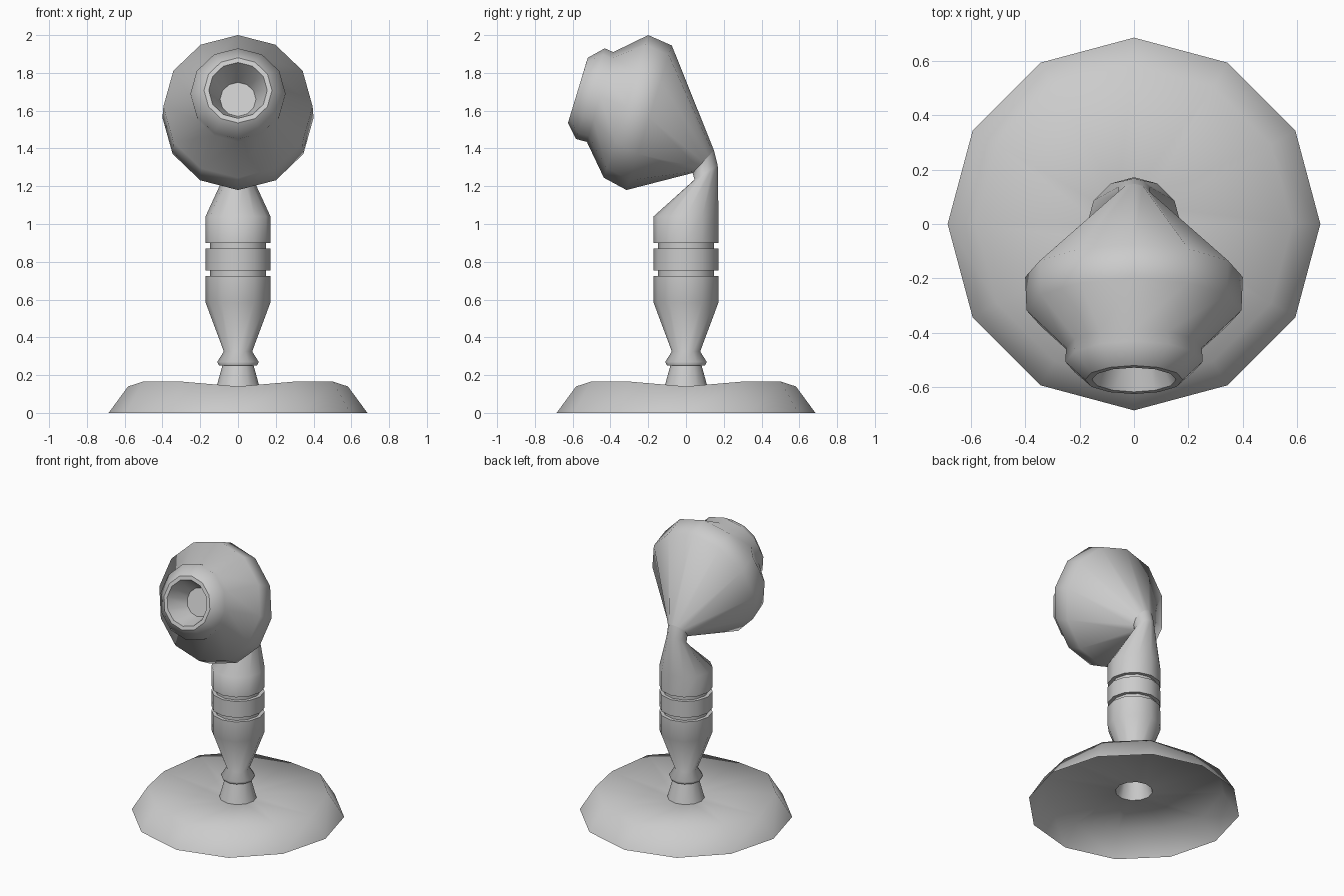
import bpy, bmesh
from math import sin, cos, pi
from mathutils import Vector

SIDES = 12

old = bpy.data.objects.get("Cube")
if old:
    bpy.data.objects.remove(old, do_unlink=True)

grey = bpy.data.materials.new("plain grey")
grey.use_nodes = True
grey.diffuse_color = (0.6, 0.6, 0.6, 1)
grey.node_tree.nodes["Principled BSDF"].inputs["Base Color"].default_value = (0.6, 0.6, 0.6, 1)


def flat(r, z, sharp=False):
    """Level ring around the z axis."""
    return Vector((0, -r, z)), Vector((0, r, z)), r, sharp


def tilted(low, high, half_width, sharp=False):
    """Ring through two points (y, z) of the side profile."""
    return Vector((0, *low)), Vector((0, *high)), half_width, sharp


def loft(name, rings, cap=False):
    """Skin the rings in order; sharp rings keep a hard edge."""
    bm = bmesh.new()
    loops = []
    for low, high, half_width, _ in rings:
        mid, arm = (low + high) / 2, (high - low) / 2
        loop = []
        for i in range(SIDES):
            t = 2 * pi * i / SIDES
            loop.append(bm.verts.new(mid + arm * cos(t) + Vector((half_width * sin(t), 0, 0))))
        loops.append(loop)
    for lo, hi in zip(loops, loops[1:]):
        for i in range(SIDES):
            j = (i + 1) % SIDES
            bm.faces.new((lo[j], lo[i], hi[i], hi[j]))
    if cap:
        bm.faces.new(loops[-1][::-1])
    for f in bm.faces:
        f.smooth = True
    for loop, ring in zip(loops, rings):
        if ring[3]:
            for i in range(SIDES):
                bm.edges.get((loop[i], loop[(i + 1) % SIDES])).smooth = False
    mesh = bpy.data.meshes.new(name)
    bm.to_mesh(mesh)
    bm.free()
    mesh.materials.append(grey)
    obj = bpy.data.objects.new(name, mesh)
    bpy.context.collection.objects.link(obj)
    return obj


# Base: open shell with a slightly dished top and a hole for the column
base = loft("base", [flat(0.685, 0), flat(0.582, 0.165), flat(0.12, 0.115)])
for i in range(0, SIDES, 3):
    base.data.vertices[SIDES + i].co.z = 0.14

# Neck rings shared by the column and the head
neck_low = tilted((0.045, 1.235), (0.168, 1.31), 0.065)
neck_high = tilted((0.035, 1.27), (0.148, 1.39), 0.065)

# Column: foot, collar, swelling handle with two grooves, bent neck
column = [flat(0.12, 0.115), flat(0.083, 0.25, True), flat(0.1, 0.25, True),
          flat(0.11, 0.27), flat(0.075, 0.325), flat(0.172, 0.585)]
for z in (0.725, 0.87):
    column += [flat(0.172, z, True), flat(0.148, z, True),
               flat(0.148, z + 0.03, True), flat(0.172, z + 0.03, True)]
column += [flat(0.172, 1.04), neck_low, neck_high]
loft("column", column)

# Head: cone back, wide drum, stepped snout and a recessed opening
loft("head", [
    neck_high,
    tilted((-0.315, 1.18), (-0.075, 1.945), 0.4),
    tilted((-0.435, 1.245), (-0.2, 2.0), 0.395),
    tilted((-0.525, 1.435), (-0.385, 1.91), 0.25),
    tilted((-0.583, 1.45), (-0.43, 1.93), 0.252),
    tilted((-0.625, 1.535), (-0.52, 1.88), 0.18, True),
    tilted((-0.617, 1.56), (-0.528, 1.855), 0.155, True),
    tilted((-0.46, 1.57), (-0.405, 1.75), 0.095, True),
], cap=True)
